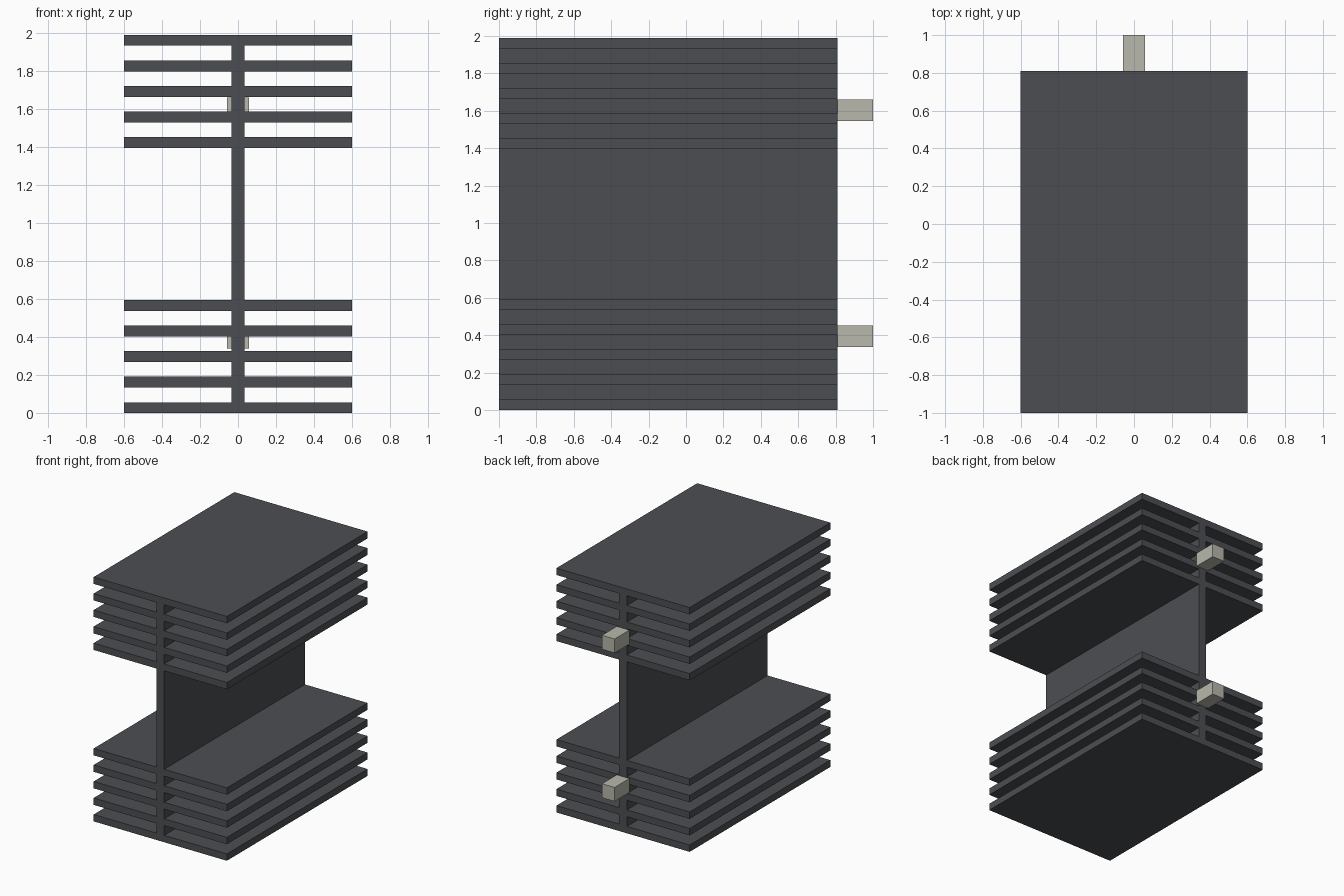
import bpy
import bmesh

cube = bpy.data.objects.get("Cube")
if cube:
    bpy.data.objects.remove(cube, do_unlink=True)


def make_material(name, rgb):
    mat = bpy.data.materials.new(name)
    mat.use_nodes = True
    color = (*rgb, 1.0)
    mat.diffuse_color = color
    mat.node_tree.nodes["Principled BSDF"].inputs["Base Color"].default_value = color
    return mat


def extrude_profile(name, outline, y0, y1, mat):
    """Extrude a closed x-z outline along y."""
    bm = bmesh.new()
    face = bm.faces.new([bm.verts.new((x, y0, z)) for x, z in outline])
    result = bmesh.ops.extrude_face_region(bm, geom=[face])
    moved = [g for g in result["geom"] if isinstance(g, bmesh.types.BMVert)]
    bmesh.ops.translate(bm, verts=moved, vec=(0, y1 - y0, 0))
    bmesh.ops.recalc_face_normals(bm, faces=bm.faces)
    mesh = bpy.data.meshes.new(name)
    bm.to_mesh(mesh)
    bm.free()
    mesh.materials.append(mat)
    obj = bpy.data.objects.new(name, mesh)
    bpy.context.collection.objects.link(obj)
    return obj


dark_grey = make_material("dark grey", (0.071, 0.076, 0.084))
pale_stone = make_material("pale stone", (0.479, 0.479, 0.418))

HALF_WIDTH, HALF_WEB = 0.60, 0.035
FIN, PITCH, HEIGHT = 0.056, 0.1345, 1.99
FRONT, BACK, PEG_END = -1.0, 0.81, 1.0

# Finned body: five fins at each end of a thin upright web
lower = [i * PITCH for i in range(5)]
upper = [HEIGHT - FIN - z for z in reversed(lower)]
side = []
for z in lower + upper:
    side += [(HALF_WEB, z), (HALF_WIDTH, z), (HALF_WIDTH, z + FIN), (HALF_WEB, z + FIN)]
side = side[1:-1]  # outermost fins close straight across
outline = side + [(-x, z) for x, z in reversed(side)]
extrude_profile("finned_body", outline, FRONT, BACK, dark_grey)

# Square pegs on the back
for name, z in (("lower_peg", 0.395), ("upper_peg", 1.604)):
    r = 0.057
    square = [(-r, z - r), (r, z - r), (r, z + r), (-r, z + r)]
    extrude_profile(name, square, BACK, PEG_END, pale_stone)
